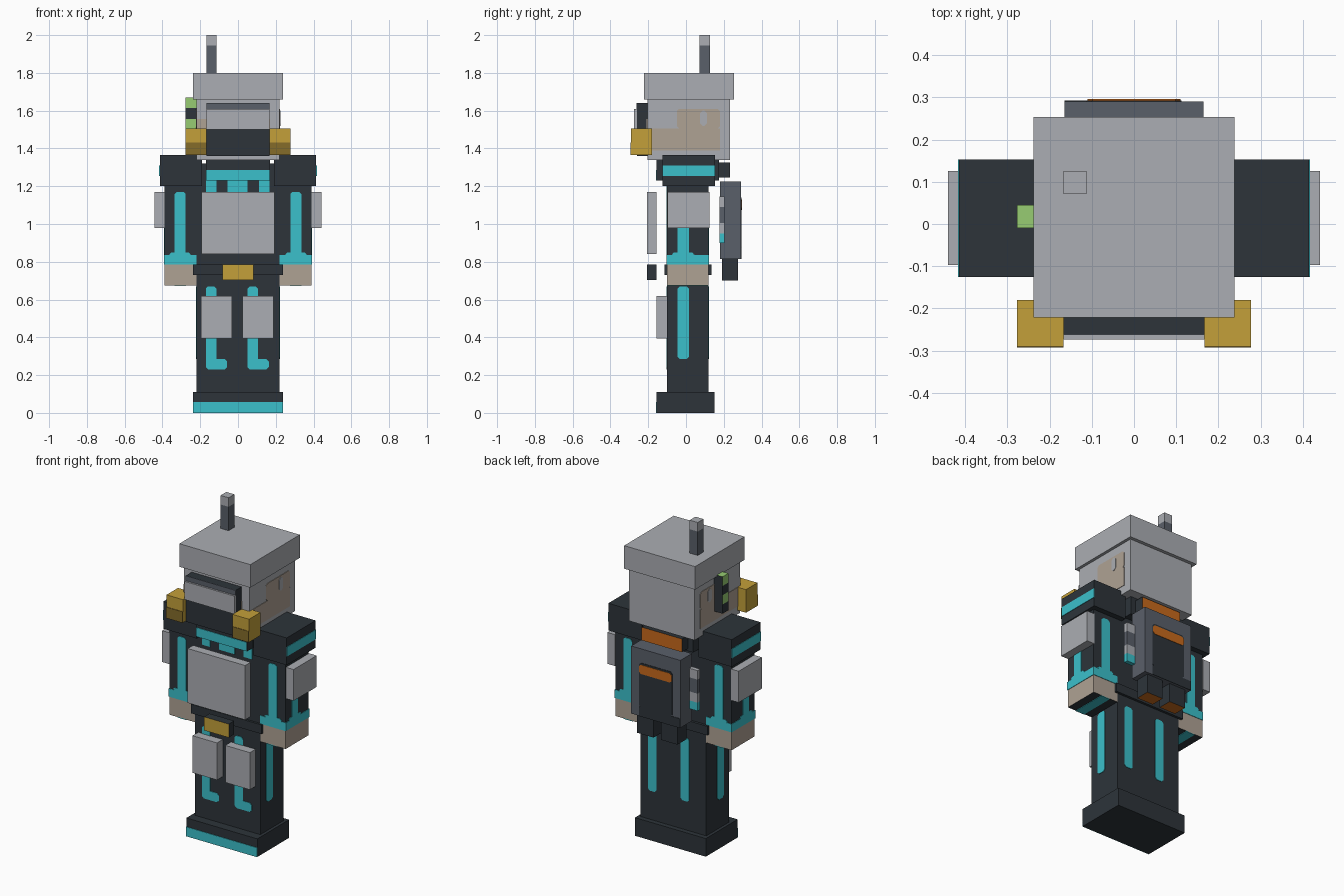
import bpy, bmesh
from mathutils import Vector

cube = bpy.data.objects.get("Cube")
if cube:
    bpy.data.objects.remove(cube, do_unlink=True)


# Flat colours
def material(name, hexa):
    rgb = [int(hexa[i:i + 2], 16) / 255 for i in (0, 2, 4)]
    lin = [c / 12.92 if c < 0.04 else ((c + 0.055) / 1.055) ** 2.4 for c in rgb]
    m = bpy.data.materials.new(name)
    m.use_nodes = True
    m.diffuse_color = (*lin, 1)
    bsdf = next(n for n in m.node_tree.nodes if n.type == 'BSDF_PRINCIPLED')
    bsdf.inputs["Base Color"].default_value = (*lin, 1)
    bsdf.inputs["Roughness"].default_value = 0.9
    return m


DARK = material("dark cloth", "2D343A")
LIGHT = material("light grey", "ABAEB3")
CYAN = material("cyan", "3BC0CB")
TAN = material("tan skin", "AFA294")
GOLD = material("gold", "C4A03A")
BRONZE = material("dark gold", "856C2A")
SLATE = material("slate", "5A606A")
GREEN = material("green", "97CC72")
ORANGE = material("orange", "C86A1C")

DIRS = {"+x": (1, 0, 0), "-x": (-1, 0, 0), "+y": (0, 1, 0),
        "-y": (0, -1, 0), "+z": (0, 0, 1), "-z": (0, 0, -1)}


def finish(name, bm, mats):
    bmesh.ops.recalc_face_normals(bm, faces=bm.faces)
    me = bpy.data.meshes.new(name)
    bm.to_mesh(me)
    bm.free()
    for m in mats:
        me.materials.append(m)
    ob = bpy.data.objects.new(name, me)
    bpy.context.collection.objects.link(ob)
    return ob


# Box from ranges, with optional recoloured sides
def box(name, mat, x, y, z, sides={}):
    x, y, z = sorted(x), sorted(y), sorted(z)
    bm = bmesh.new()
    bmesh.ops.create_cube(bm, size=1)
    for v in bm.verts:
        v.co = [r[0] if c < 0 else r[1] for c, r in zip(v.co, (x, y, z))]
    bm.normal_update()
    mats = [mat]
    for d, m in sides.items():
        mats.append(m)
        for f in bm.faces:
            if f.normal.dot(Vector(DIRS[d])) > 0.9:
                f.material_index = len(mats) - 1
    return finish(name, bm, mats)


# Thin painted plate on a side: u runs along x or y, c trims the corners
def panel(name, mat, side, at, u, z, c=0.012):
    (a, b), (lo, hi) = sorted(u), z
    pts = [(a + c, lo), (b - c, lo), (b, lo + c), (b, hi - c),
           (b - c, hi), (a + c, hi), (a, hi - c), (a, lo + c)]
    if c == 0:
        pts = [(a, lo), (b, lo), (b, hi), (a, hi)]
    n = Vector(DIRS[side])
    base = at - 0.002 * sum(n)
    bm = bmesh.new()
    vs = [bm.verts.new((base, p, q) if n.x else (p, base, q)) for p, q in pts]
    face = bm.faces.new(vs)
    ext = bmesh.ops.extrude_face_region(bm, geom=[face], use_keep_orig=True)
    for v in ext["geom"]:
        if isinstance(v, bmesh.types.BMVert):
            v.co += n * 0.005
    return finish(name, bm, [mat])


# Head, hat and antenna
box("head", LIGHT, (-.22, .22), (-.205, .232), (1.34, 1.66))
box("hat", LIGHT, (-.238, .238), (-.222, .253), (1.66, 1.80))
box("antenna_rod", SLATE, (-.167, -.113), (.071, .126), (1.80, 1.945))
box("antenna_tip", LIGHT, (-.167, -.113), (.071, .126), (1.945, 2.0))
panel("face_front", TAN, "-y", -.205, (-.22, .17), (1.39, 1.555), 0)
for s, side in ((1, "+x"), (-1, "-x")):
    panel("cheek", TAN, side, s * .22, (-.203, .18), (1.39, 1.505), 0)
    panel("temple", TAN, side, s * .22, (-.048, .18), (1.505, 1.61))
    panel("ear_mark", LIGHT, side, s * .2225, (.075, .11), (1.52, 1.6))

# Visor, breathing filters and radio clip
box("visor_body", DARK, (-.167, .167), (-.26, -.2), (1.36, 1.64))
box("visor_glass", LIGHT, (-.167, .167), (-.274, -.26), (1.5, 1.61))
panel("visor_brow", SLATE, "-y", -.26, (-.167, .167), (1.61, 1.64), 0)
for s in (-1, 1):
    box("filter", GOLD, (s * .167, s * .277), (-.29, -.18), (1.365, 1.505))
    panel("filter_grille", BRONZE, "-y", -.29, (s * .167, s * .277), (1.365, 1.432), 0)
for i, m in enumerate((DARK, GREEN, DARK, GREEN)):
    z = 1.445 + i * .056
    box("radio_clip", m, (-.277, -.22), (-.01, .045), (z, z + .056), {"+y": DARK})

# Torso, collar and chest markings
box("torso", DARK, (-.22, .22), (-.1, .12), (.675, 1.32))
box("collar", DARK, (-.17, .17), (-.155, .175), (1.23, 1.34))
panel("collar_stripe", CYAN, "-y", -.155, (-.17, .167), (1.23, 1.285), 0)
for u in ((-.17, -.115), (-.055, .05), (.11, .167)):
    panel("chest_mark", CYAN, "-y", -.1, u, (1.16, 1.235), 0)
box("scarf_roll", DARK, (-.135, .135), (.155, .232), (1.245, 1.325),
    {"+y": ORANGE, "-z": ORANGE})
box("chest_plate", LIGHT, (-.193, .193), (-.207, -.155), (.84, 1.17))

# Belt and buckle
box("belt", DARK, (-.238, .238), (-.113, .135), (.73, .785))
box("buckle", DARK, (-.083, .083), (-.207, -.155), (.703, .785), {"-y": GOLD})

# Arms, hands, shoulder pads and elbow plates
for s, side in ((1, "+x"), (-1, "-x")):
    arm = (s * .22, s * .39)
    box("arm", DARK, arm, (-.1, .12), (.785, 1.2))
    box("hand", TAN, arm, (-.1, .12), (.675, .785), {"-z": DARK})
    box("palm_stripe", CYAN, (s * .275, s * .335), (-.1, .12), (.672, .677))
    box("cuff", CYAN, (s * .22, s * .393), (-.103, .123), (.785, .835))
    for face, y in (("-y", -.1), ("+y", .12)):
        panel("sleeve_stripe", CYAN, face, y, (s * .277, s * .335), (.83, 1.17))
        panel("sleeve_flare", CYAN, face, y, (s * .25, s * .365), (.83, .85))
    panel("sleeve_stripe", CYAN, side, s * .39, (-.045, .015), (.83, 1.17))
    panel("sleeve_flare", CYAN, side, s * .39, (-.075, .045), (.83, .85))
    box("shoulder_pad", DARK, (s * .19, s * .414), (-.125, .153), (1.2, 1.365))
    panel("shoulder_stripe", CYAN, side, s * .414, (-.125, .153), (1.253, 1.31), 0)
    box("elbow_plate", LIGHT, (s * .39, s * .441), (-.097, .125), (.98, 1.17))

# Backpack, with side bottles and pouches
box("backpack", SLATE, (-.165, .165), (.18, .29), (.815, 1.225))
panel("backpack_panel", DARK, "+y", .29, (-.112, .112), (.87, 1.14))
panel("backpack_base", DARK, "+y", .29, (-.165, .112), (.815, .872), 0)
panel("backpack_stripe", ORANGE, "+y", .2925, (-.11, .11), (1.075, 1.13))
for s in (-1, 1):
    for m, z0, z1 in ((CYAN, .9, .95), (LIGHT, .95, 1.005),
                      (SLATE, 1.005, 1.09), (LIGHT, 1.09, 1.145)):
        box("side_bottle", m, (s * .165, s * .22), (.178, .204), (z0, z1))
    box("pouch", DARK, (s * .025, s * .135), (.19, .275), (.7, .815), {"-z": ORANGE})

# Legs, knee plates and boots
box("legs", DARK, (-.22, .22), (-.1, .12), (.11, .73))
box("boots", DARK, (-.238, .238), (-.155, .15), (0, .11))
panel("boot_toe", CYAN, "-y", -.155, (-.238, .238), (0, .057), 0)
for x in (-.17, .05):
    panel("leg_stripe", CYAN, "-y", -.1, (x, x + .055), (.23, .67))
    panel("leg_hook", CYAN, "-y", -.1, (x + .01, x + .113), (.23, .285))
    panel("leg_back_stripe", CYAN, "+y", .12, (-x, -x - .057), (.285, .67))
    box("knee_plate", LIGHT, (x - .027, x + .138), (-.155, -.1), (.395, .62))
for s, side in ((1, "+x"), (-1, "-x")):
    panel("leg_side_stripe", CYAN, side, s * .22, (-.045, .015), (.285, .67))
